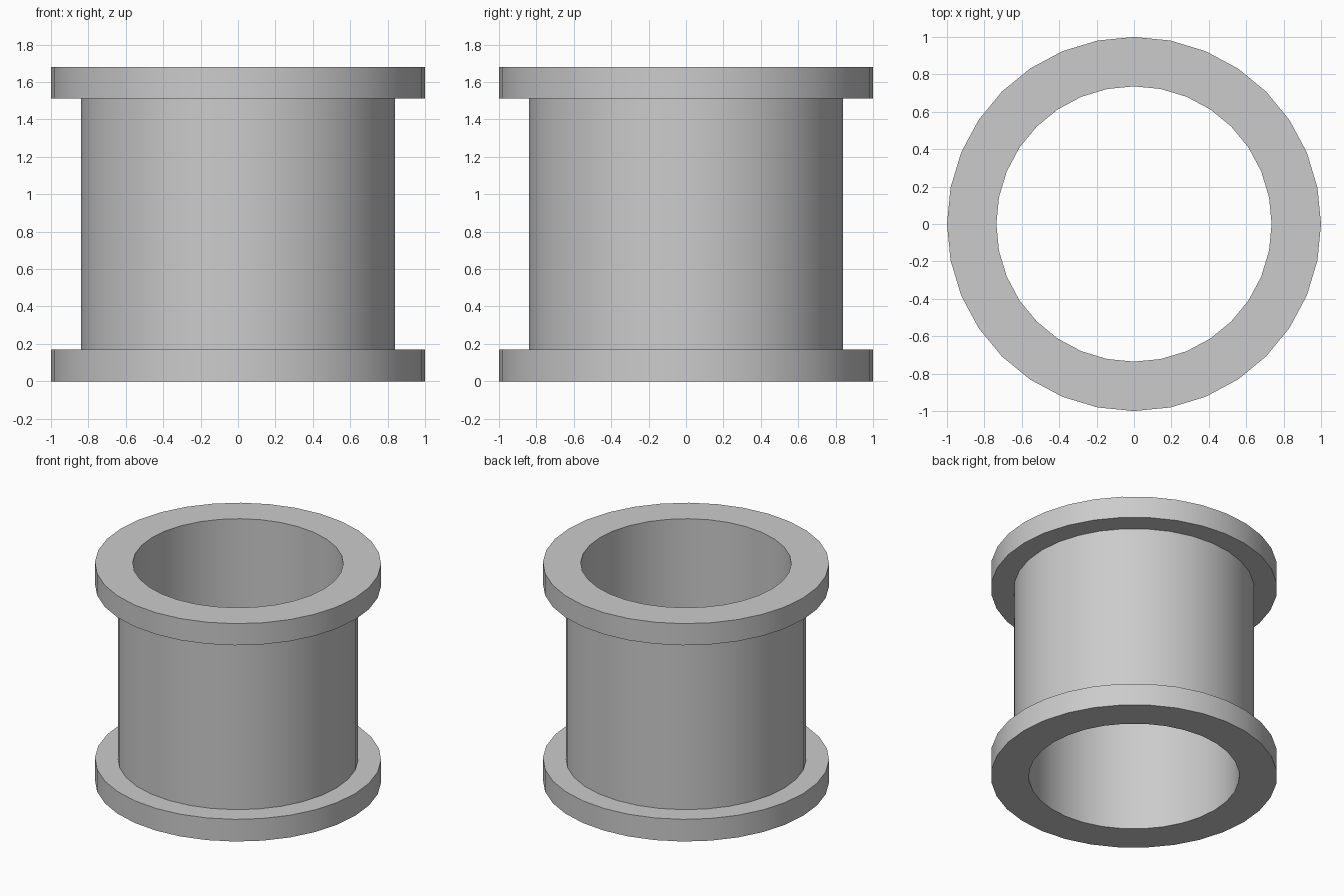
import bpy, bmesh, math

if "Cube" in bpy.data.objects:
    bpy.data.objects.remove(bpy.data.objects["Cube"])

SIDES = 32
BORE, BODY, RIM = 0.736, 0.84, 1.0
LOW, HIGH, TOP = 0.171, 1.513, 1.68

# Closed wall profile (radius, height), counter-clockwise
profile = [(BORE, 0), (RIM, 0), (RIM, LOW), (BODY, LOW),
           (BODY, HIGH), (RIM, HIGH), (RIM, TOP), (BORE, TOP)]

# Flanged sleeve: revolve the profile around z
bm = bmesh.new()
rings = []
for i in range(SIDES):
    a = 2 * math.pi * i / SIDES
    rings.append([bm.verts.new((r * math.cos(a), r * math.sin(a), z)) for r, z in profile])
for i in range(SIDES):
    a, b = rings[i], rings[(i + 1) % SIDES]
    for j in range(len(profile)):
        k = (j + 1) % len(profile)
        bm.faces.new((a[j], b[j], b[k], a[k]))
bmesh.ops.recalc_face_normals(bm, faces=bm.faces)

mesh = bpy.data.meshes.new("flanged_sleeve")
bm.to_mesh(mesh)
bm.free()
sleeve = bpy.data.objects.new("flanged_sleeve", mesh)
bpy.context.collection.objects.link(sleeve)

# Smooth round walls, sharp rims
bpy.context.view_layer.objects.active = sleeve
sleeve.select_set(True)
bpy.ops.object.shade_smooth_by_angle(angle=math.radians(30))
